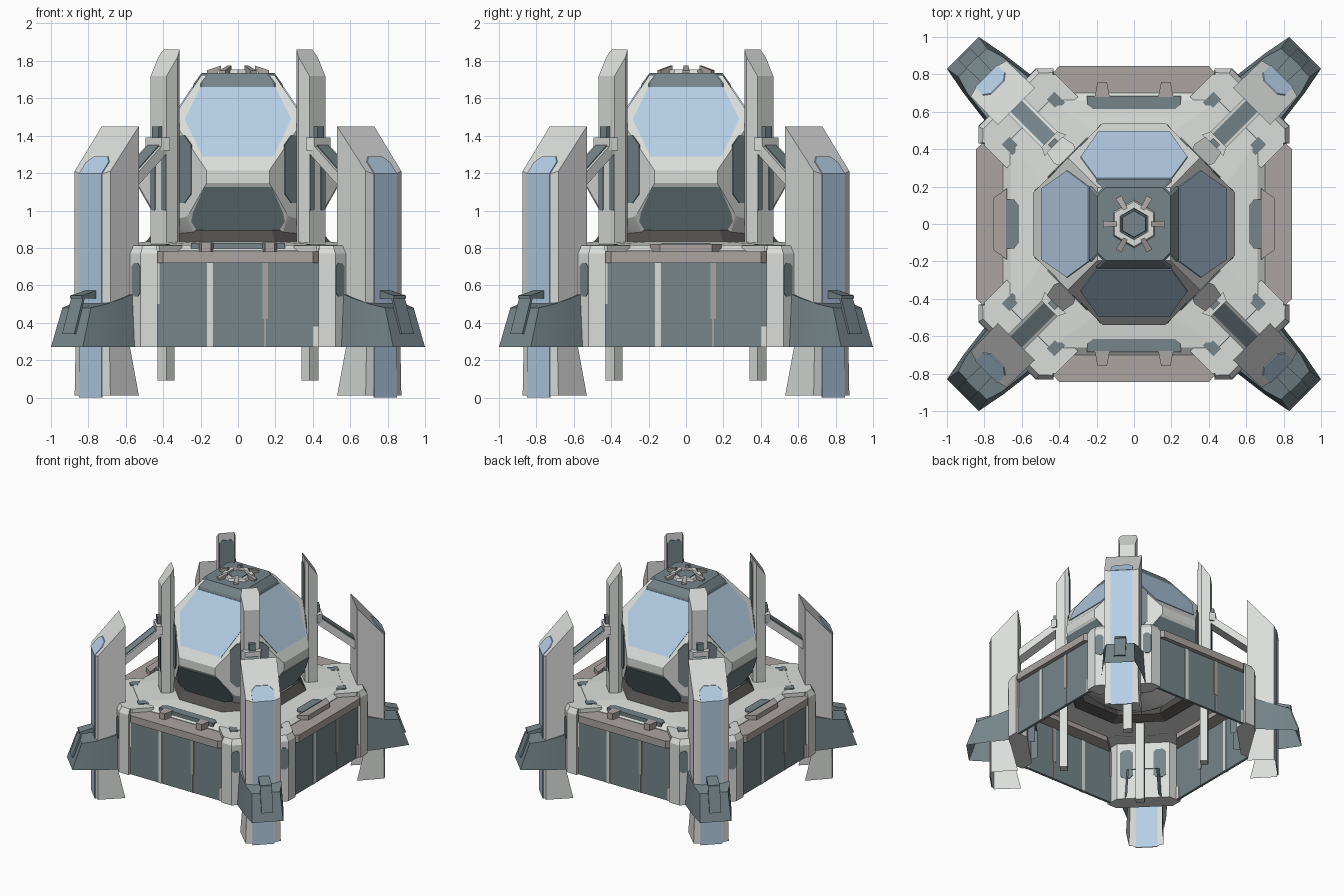
import bpy, bmesh, math
from mathutils import Vector

if "Cube" in bpy.data.objects:
    bpy.data.objects.remove(bpy.data.objects["Cube"])


def material(name, r, g, b):
    m = bpy.data.materials.new(name)
    m.use_nodes = True
    m.diffuse_color = (r, g, b, 1)
    m.node_tree.nodes["Principled BSDF"].inputs["Base Color"].default_value = (r, g, b, 1)
    return m


LIGHT = material("pale grey", .71, .73, .71)
SLATE = material("slate", .18, .235, .255)
TRIM = material("warm grey", .41, .375, .36)
GLASS = material("pale blue", .46, .62, .79)
DARK = material("dark grey", .085, .08, .078)

SIDES = [0, 90, 180, 270]
CORNERS = [45, 135, 225, 315]


# Parts are modelled facing +x as (outward, sideways, up), then repeated around z
def finish(name, bm, mat, angles=(0,), smooth=None):
    bmesh.ops.recalc_face_normals(bm, faces=bm.faces[:])
    me = bpy.data.meshes.new(name)
    bm.to_mesh(me)
    bm.free()
    me.materials.append(mat)
    if smooth:
        me.shade_smooth()
        me.set_sharp_from_angle(angle=math.radians(smooth))
    for i, a in enumerate(angles):
        ob = bpy.data.objects.new(f"{name}_{i + 1}" if len(angles) > 1 else name, me)
        ob.rotation_euler.z = math.radians(a)
        bpy.context.collection.objects.link(ob)


def loft(name, rings, mat, angles=(0,), closed=False, smooth=None, wrap=True, caps=(0, -1)):
    """Skin a row of rings; wrap=False leaves each ring open, caps lists the ends to fill."""
    bm = bmesh.new()
    vs = [[bm.verts.new(p) for p in ring] for ring in rings]
    pairs = list(zip(vs, vs[1:])) + ([(vs[-1], vs[0])] if closed else [])
    n = len(vs[0])
    for a, b in pairs:
        for i in range(n if wrap else n - 1):
            j = (i + 1) % n
            bm.faces.new((a[i], a[j], b[j], b[i]))
    if not closed:
        for end in caps:
            bm.faces.new(vs[end])
    finish(name, bm, mat, angles, smooth)


def mirrored(half):
    """Close a (along, side) half outline across the centre line."""
    return half + [(a, -s) for a, s in reversed(half)]


def column(name, outline, z0, top, mat, angles):
    """Upright prism; top is a height or a function of outward distance."""
    f = top if callable(top) else lambda u: top
    loft(name, [[(u, v, z0) for u, v in outline], [(u, v, f(u)) for u, v in outline]], mat, angles)


def box(name, u, v, z, mat, angles):
    column(name, [(u[0], v[0]), (u[1], v[0]), (u[1], v[1]), (u[0], v[1])], z[0], z[1], mat, angles)


def panel(name, u, outline, mat, angles, t=.004):
    """Thin plate from a (side, height) outline; u may depend on height."""
    f = u if callable(u) else lambda z: u
    loft(name, [[(f(z) + s, v, z) for v, z in outline] for s in (-t, t)], mat, angles)


def rect(v0, v1, z0, z1, cut=0):
    c = cut
    return [(v0 + c, z0), (v1 - c, z0), (v1, z0 + c), (v1, z1 - c),
            (v1 - c, z1), (v0 + c, z1), (v0, z1 - c), (v0, z0 + c)] if c else \
           [(v0, z0), (v1, z0), (v1, z1), (v0, z1)]


def octagon(d, c, z):
    return [(d, -c, z), (d, c, z), (c, d, z), (-c, d, z),
            (-d, c, z), (-d, -c, z), (-c, -d, z), (c, -d, z)]


# Globe, faceted by planes for the roof, windows, waist, skirts and fin seats
MID = 1.23
bm = bmesh.new()
bmesh.ops.create_uvsphere(bm, u_segments=32, v_segments=20, radius=.575)
bmesh.ops.translate(bm, verts=bm.verts[:], vec=(0, 0, MID))
cuts = [(Vector((0, 0, 1)), .495)]
for a in SIDES:
    r = math.radians(a)
    side = Vector((math.cos(r), math.sin(r), 0))
    up = Vector((0, 0, 1))
    cuts += [(side * .829 + up * .56, .438), (side, .54), (side * .87 - up * .493, .51)]
    r += math.pi / 4
    cuts.append((Vector((math.cos(r), math.sin(r), 0)), .5))
for n, d in cuts:
    cut = bmesh.ops.bisect_plane(bm, geom=bm.verts[:] + bm.edges[:] + bm.faces[:], dist=1e-5,
                                 plane_co=Vector((0, 0, MID)) + n * d, plane_no=n, clear_outer=True)
    edges = [e for e in cut["geom_cut"] if isinstance(e, bmesh.types.BMEdge) and e.is_boundary]
    bmesh.ops.contextual_create(bm, geom=edges)
finish("globe", bm, LIGHT, smooth=14)

# Hexagonal windows, slate skirts below them and patches behind the fins
panel("window", lambda z: .49 - (z - 1.29) * .676,
      [(-.19, 1.29), (.19, 1.29), (.285, 1.49), (.2, 1.66), (-.2, 1.66), (-.285, 1.49)],
      GLASS, SIDES, .006)
panel("globe_skirt", lambda z: .53 - (1.13 - z) * .567,
      [(-.2, .86), (.2, .86), (.25, .94), (.24, .99), (.18, 1.125), (-.18, 1.125), (-.24, .99), (-.25, .94)],
      SLATE, SIDES, .006)
panel("globe_corner_patch", .501, rect(-.15, .15, 1.04, 1.4, .05), SLATE, CORNERS)

# Roof cap and hatch
loft("roof_cap", [octagon(.245, .2, 1.65), octagon(.235, .19, 1.68), octagon(.195, .15, 1.735)], SLATE)


def hexagon(r, z):
    return [(r * math.cos(k * math.pi / 3 + math.pi / 6), r * math.sin(k * math.pi / 3 + math.pi / 6), z)
            for k in range(6)]


loft("hatch_ring", [hexagon(.13, 1.73), hexagon(.12, 1.755), hexagon(.085, 1.755), hexagon(.08, 1.73)],
     LIGHT, closed=True)
loft("hatch_centre", [hexagon(.075, 1.73), hexagon(.07, 1.75)], SLATE)
column("hatch_clip", mirrored([(.09, .012), (.165, .018)]), 1.73,
       lambda u: 1.775 if u < .1 else 1.75, TRIM, range(0, 360, 60))

# Deck and the dark collar tucked under the globe
loft("deck", [octagon(.7, .44, .76), octagon(.7, .44, .785), octagon(.66, .45, .815),
              octagon(.48, .19, .835), octagon(.48, .19, .77)], LIGHT, closed=True)
loft("collar", [octagon(.5, .2, .825), octagon(.44, .18, .895), octagon(.4, .17, .78),
                octagon(.48, .19, .75)], DARK, closed=True)
column("deck_corner", mirrored([(.693, .269), (.863, .269), (.884, .247)]), .76, .812, LIGHT, CORNERS)
for w, ends in ((.25, (90, 270)), (.13, (0, 180))):
    column("deck_patch", mirrored([(.615, w - .03), (.64, w), (.685, w)]), .78, .826, SLATE, ends)
for s in (-1, 1):
    box("deck_corner_patch", (.72, .8), (s * .17 - .03, s * .17 + .03), (.805, .818), SLATE, CORNERS)
    column("deck_clip", [(.68, s * .17 - .04), (.76, s * .17 - .025), (.76, s * .17 + .025), (.68, s * .17 + .04)],
           .77, .83, TRIM, (90, 270))
column("deck_locker", mirrored([(.68, .19), (.75, .14)]), .77, .82, TRIM, (0, 180))

# Side walls with ledge and worn stripes
box("wall", (.79, .81), (-.44, .44), (.27, .74), SLATE, SIDES)
column("ledge", mirrored([(.68, .3), (.8, .44), (.845, .40)]), .72, .78, TRIM, SIDES)
for u in (.811, .789):
    panel("wall_stripe", u, rect(-.165, -.135, .27, .72), LIGHT, SIDES)
    panel("wall_worn_stripe", u, rect(.13, .16, .42, .72), TRIM, SIDES)
    panel("wall_low_stripe", u, rect(.14, .15, .27, .42), TRIM, SIDES)
    panel("wall_chip", u, rect(.4, .44, .27, .38), LIGHT, SIDES)
    panel("wall_upper_chip", u, rect(-.44, -.42, .5, .72), LIGHT, SIDES)

# Corner pillars
pillar = mirrored([(.813, .205), (.891, .283), (.955, .219)])
capped = mirrored([(.8, .2), (.88, .265), (.93, .21)])
loft("pillar", [[(u, v, z) for u, v in o] for o, z in ((pillar, .27), (pillar, .77), (capped, .812))],
     LIGHT, CORNERS)
for s in (-.185, .185):
    panel("pillar_patch", .955, rect(s - .033, s + .033, .54, .72, .02), SLATE, CORNERS)
    panel("pillar_inner_patch", .813, rect(s * .7 - .05, s * .7 + .05, .45, .7, .025), SLATE, CORNERS)

# Outrigger arms, open underneath
arm = [(.76, .12, .5, .76), (.9, .18, .57, .9), (1.02, .165, .53, 1.02),
       (1.14, .15, .5, 1.13), (1.294, .12, .48, 1.22)]
loft("arm", [[(u, w, .27), (t, w * .9, z), (t, -w * .9, z), (u, -w, .27)] for u, w, z, t in arm],
     SLATE, CORNERS, smooth=25, wrap=False, caps=(-1,))
panel("arm_strap", lambda z: 1.302 - (z - .27) * .352, rect(-.045, .045, .34, .53), SLATE, CORNERS, .007)
column("arm_hook", mirrored([(1.1, .04), (1.225, .045)]), .53, lambda u: .575 if u < 1.2 else .545,
       SLATE, CORNERS)

# Towers with a flared foot open on the inside, and a glazed outer strip
tower = mirrored([(.89, .14), (1.1, .135), (1.112, .09)])


def slope(u):
    return 1.45 - (u - .89) * 1.14


column("tower", tower, .4, slope, LIGHT, CORNERS)
waist = [(max(u, .95), v * .95) for u, v in tower]
loft("tower_foot", [[(u, v, .012) for u, v in tower], [(u, v, .27) for u, v in waist],
                    [(u, v, .42) for u, v in waist]], LIGHT, CORNERS, wrap=False, caps=())
panel("tower_glass", 1.112, rect(-.085, .085, 0, 1.198), GLASS, CORNERS)
panel("tower_top_glass", lambda z: .89 + (1.45 - z) / 1.14 + .003,
      [(-.085, 1.197), (.085, 1.197), (.085, 1.26), (.05, 1.29), (-.05, 1.29), (-.085, 1.26)],
      GLASS, CORNERS)

# Fins on the globe corners, with legs underneath
column("fin", mirrored([(.503, .06), (.53, .073), (.6, .06)]), .78,
       lambda u: 1.86 - (u - .503) * 1.45, LIGHT, CORNERS)
panel("fin_inner_plate", .502, rect(-.056, .056, .9, 1.8, .02), SLATE, CORNERS)
for s in (-.04, .04):
    panel("fin_outer_patch", .6, rect(s - .018, s + .018, 1.0, 1.36, .008), SLATE, CORNERS)
box("leg", (.515, .575), (-.034, .034), (.09, .8), LIGHT, CORNERS)


# Braces between towers and fins
def brace(name, w, low, high, mat):
    ends = ((.58, 1.37), (.92, 1.10))
    loft(name, [[(u, -w, z + low), (u, w, z + low), (u, w, z + high), (u, -w, z + high)] for u, z in ends],
         mat, CORNERS)


brace("brace", .06, -.05, .02, LIGHT)
brace("brace_plate", .042, .015, .027, SLATE)
column("brace_socket", mirrored([(.595, .08), (.64, .06)]), 1.32, 1.39, LIGHT, CORNERS)
box("brace_latch", (.6, .625), (-.025, .025), (1.36, 1.45), SLATE, CORNERS)
